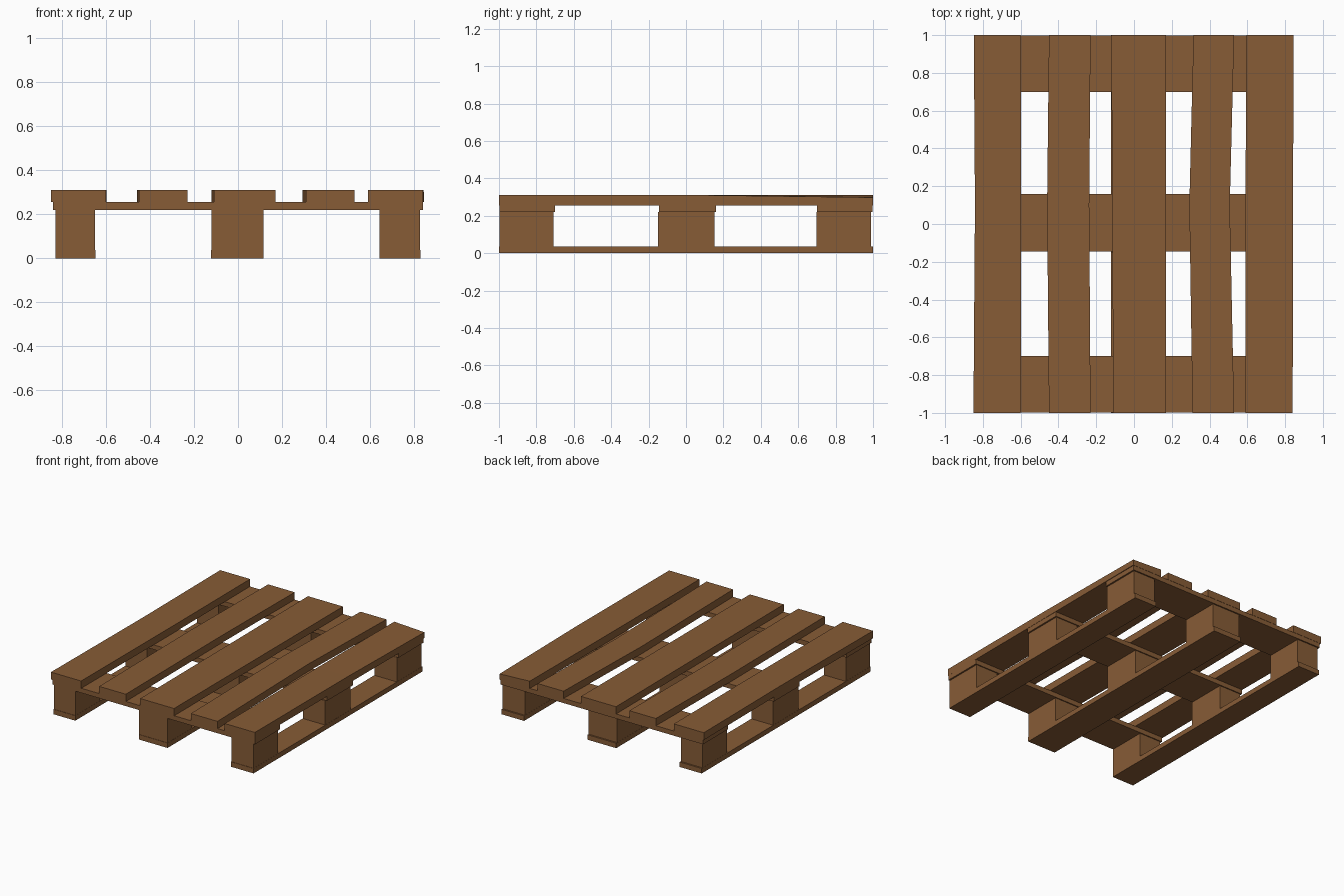
import bpy, bmesh

if "Cube" in bpy.data.objects:
    bpy.data.objects.remove(bpy.data.objects["Cube"])

wood = bpy.data.materials.new("brown wood")
wood.diffuse_color = (0.245, 0.107, 0.037, 1)
wood.use_nodes = True
wood.node_tree.nodes["Principled BSDF"].inputs["Base Color"].default_value = wood.diffuse_color


def plank(name, stations, z0, z1):
    """Board lofted through (y, left x, right x, right-edge drop) stations."""
    bm = bmesh.new()
    rings = []
    for y, xl, xr, drop in stations:
        pts = [(xl, y, z0), (xr, y, z0), (xr, y, z1 - drop), (xl, y, z1)]
        rings.append([bm.verts.new(p) for p in pts])
    bm.faces.new(rings[0])
    bm.faces.new(rings[-1][::-1])
    for a, b in zip(rings, rings[1:]):
        for i in range(4):
            j = (i + 1) % 4
            bm.faces.new((a[i], b[i], b[j], a[j]))
    bmesh.ops.recalc_face_normals(bm, faces=bm.faces[:])
    me = bpy.data.meshes.new(name)
    bm.to_mesh(me)
    bm.free()
    me.materials.append(wood)
    ob = bpy.data.objects.new(name, me)
    bpy.context.collection.objects.link(ob)
    return ob


def box(name, x0, x1, y0, y1, z0, z1):
    return plank(name, [(y0, x0, x1, 0), (y1, x0, x1, 0)], z0, z1)


# Slightly warped deck boards: (left, right) at front, middle and back
deck = [
    [(-0.85, -0.60), (-0.842, -0.597), (-0.848, -0.60)],
    [(-0.45, -0.23), (-0.46, -0.237), (-0.45, -0.23)],
    [(-0.11, 0.17), (-0.115, 0.17), (-0.12, 0.17)],
    [(0.31, 0.53), (0.293, 0.507), (0.315, 0.53)],
    [(0.59, 0.84), (0.59, 0.842), (0.595, 0.845)],
]
for n, spans in enumerate(deck):
    sag = 0.012 if n == 4 else 0
    plank(f"deck_board_{n + 1}",
          [(y, l, r, sag if y == 1 else 0)
           for y, (l, r) in zip((-1, 0.1, 1), spans)], 0.255, 0.31)

# Cross boards under the deck
for n, (y0, y1) in enumerate([(-0.998, -0.70), (-0.145, 0.16), (0.70, 0.998)]):
    box(f"cross_board_{n + 1}", -0.84, 0.84, y0, y1, 0.22, 0.255)

# Bottom runners with three blocks on each
for n, (x0, x1) in enumerate([(-0.83, -0.648), (-0.122, 0.116), (0.642, 0.829)]):
    box(f"bottom_runner_{n + 1}", x0, x1, -1, 1, 0, 0.037)
    for m, (y0, y1) in enumerate([(-0.997, -0.708), (-0.15, 0.152), (0.697, 0.988)]):
        box(f"block_{n + 1}_{m + 1}", x0 + 0.001, x1 - 0.001, y0, y1, 0.037, 0.22)
